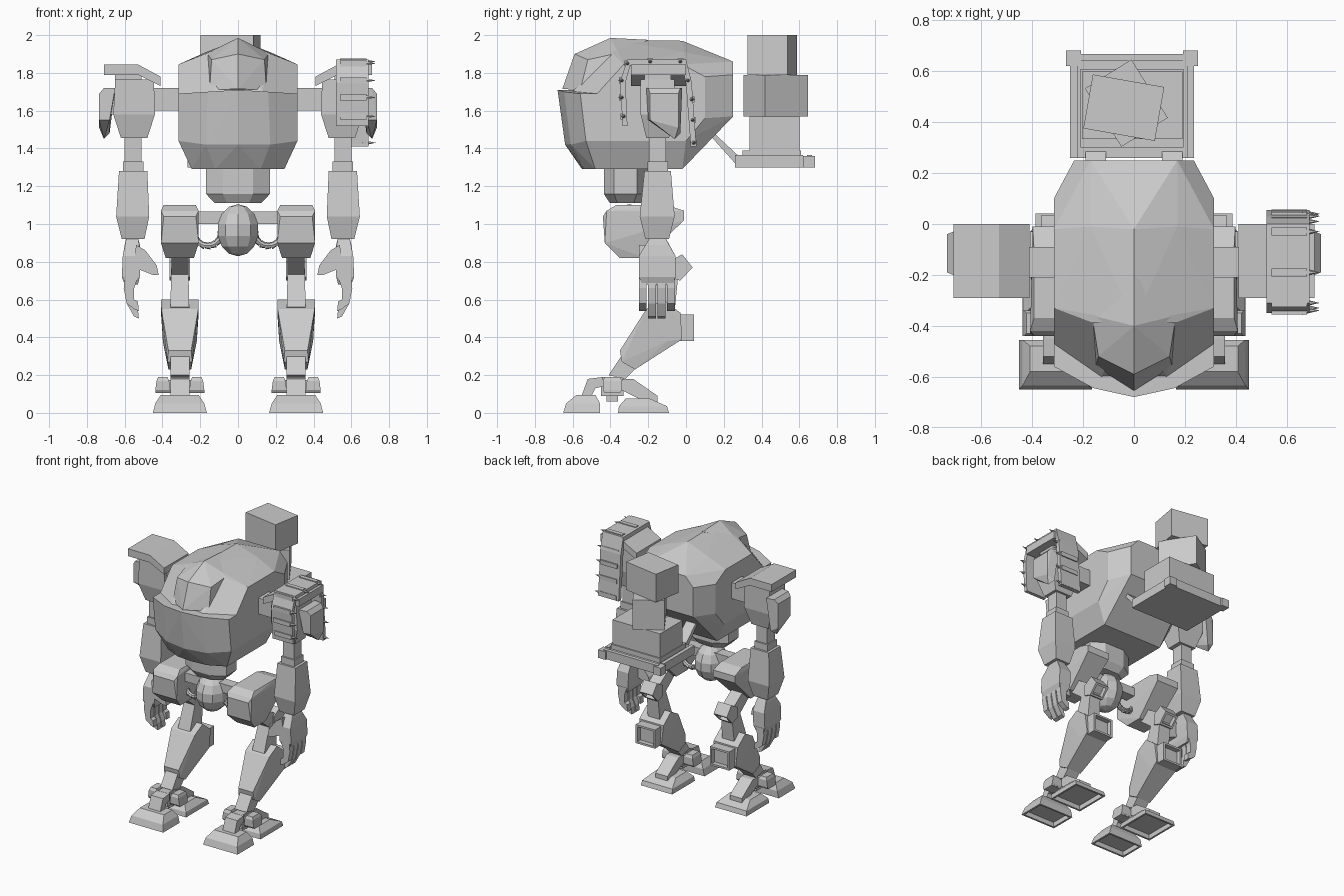
import bpy, bmesh, math
from mathutils import Vector, Matrix

if "Cube" in bpy.data.objects:
    bpy.data.objects.remove(bpy.data.objects["Cube"])

grey = bpy.data.materials.new("light_grey")
grey.diffuse_color = (0.6, 0.6, 0.6, 1)
grey.use_nodes = True
grey.node_tree.nodes["Principled BSDF"].inputs["Base Color"].default_value = grey.diffuse_color


def finish(name, bm, mirror=False):
    bmesh.ops.recalc_face_normals(bm, faces=bm.faces[:])
    me = bpy.data.meshes.new(name)
    bm.to_mesh(me)
    bm.free()
    me.materials.append(grey)
    ob = bpy.data.objects.new(name, me)
    bpy.context.collection.objects.link(ob)
    if mirror:
        ob.modifiers.new("Mirror", 'MIRROR')
    return ob


def hull(name, pts, mirror=False, sym=False, recess=None):
    """Convex solid; sym reflects the points, recess sinks the face looking that way."""
    bm = bmesh.new()
    pts = list(pts) + ([(-x, y, z) for x, y, z in pts if x > 0] if sym else [])
    for p in pts:
        bm.verts.new(p)
    bmesh.ops.convex_hull(bm, input=bm.verts[:])
    junk = [v for v in bm.verts if not v.link_faces]
    bmesh.ops.delete(bm, geom=junk, context='VERTS')
    bmesh.ops.dissolve_limit(bm, angle_limit=0.03, verts=bm.verts[:], edges=bm.edges[:])
    bm.normal_update()
    if recess:
        d = Vector(recess).normalized()
        f = max(bm.faces, key=lambda g: g.normal.dot(d))
        n = f.normal.copy()
        bmesh.ops.inset_region(bm, faces=[f], thickness=0.02)
        ring = bmesh.ops.extrude_discrete_faces(bm, faces=[f])['faces'][0]
        bmesh.ops.translate(bm, vec=-n * 0.035, verts=ring.verts[:])
    return finish(name, bm, mirror)


def wide(name, cx, rows, mirror=True, recess=None):
    """Convex solid from side-profile points (y, z, half width)."""
    return hull(name, [(cx + s * w, y, z) for y, z, w in rows for s in (-1, 1)],
                mirror, recess=recess)


def levels(rows):
    """Corner points of rectangles (z, x0, x1, y0, y1)."""
    return [(x, y, z) for z, a, b, c, d in rows for x in (a, b) for y in (c, d)]


def stack(name, rows, mirror=False):
    """Rectangles (z, x0, x1, y0, y1) joined from top to bottom."""
    bm = bmesh.new()
    rings = [[bm.verts.new(p) for p in ((a, c, z), (b, c, z), (b, d, z), (a, d, z))]
             for z, a, b, c, d in rows]
    for r, s in zip(rings, rings[1:]):
        for i in range(4):
            j = (i + 1) % 4
            bm.faces.new((r[i], r[j], s[j], s[i]))
    bm.faces.new(rings[0])
    bm.faces.new(rings[-1])
    return finish(name, bm, mirror)


def box(name, x0, x1, y0, y1, z0, z1, mirror=False):
    return stack(name, [(z0, x0, x1, y0, y1), (z1, x0, x1, y0, y1)], mirror)


def prism(name, pts, lo, hi, axis, mirror=False):
    """Outline (x,z) pushed along y, or (y,z) pushed along x."""
    bm = bmesh.new()
    put = (lambda p, t: (t, p[0], p[1])) if axis == 'x' else (lambda p, t: (p[0], t, p[1]))
    a = [bm.verts.new(put(p, lo)) for p in pts]
    b = [bm.verts.new(put(p, hi)) for p in pts]
    bm.faces.new(a)
    bm.faces.new(b[::-1])
    for i in range(len(pts)):
        j = (i + 1) % len(pts)
        bm.faces.new((a[i], a[j], b[j], b[i]))
    return finish(name, bm, mirror)


# Body: jaw-like lower shell, upper shell with set-back side windows, raised canopy
hull("lower_body", [(0, -.68, 1.71), (.16, -.645, 1.70), (.315, -.56, 1.69), (0, -.64, 1.42),
                    (.17, -.61, 1.42), (.315, -.53, 1.44), (0, -.55, 1.29), (.12, -.54, 1.29),
                    (.245, -.48, 1.29), (.245, -.02, 1.29), (.315, 0, 1.44), (.315, .10, 1.56),
                    (.315, .10, 1.69), (.235, .25, 1.69), (.235, .25, 1.57)], sym=True)
hull("upper_body", [(.315, -.47, 1.69), (.13, -.60, 1.70), (.315, -.33, 1.845), (.17, -.385, 1.90),
                    (.315, -.02, 1.845), (.17, -.01, 1.91), (0, -.385, 1.975), (0, -.02, 1.97),
                    (.315, .10, 1.78), (.315, .10, 1.65), (.235, .25, 1.79), (.17, .25, 1.86),
                    (.235, .25, 1.65)], sym=True)
hull("canopy", [(0, -.40, 1.985), (0, -.59, 1.90), (.14, -.52, 1.87), (.165, -.36, 1.905),
                (.15, -.56, 1.71), (0, -.655, 1.715), (.17, -.3, 1.7), (0, -.2, 1.975)], sym=True)

# Waist and pelvis
hull("waist", [(x, y, z) for z, s in ((1.3, 1), (1.16, 1), (1.11, .72)) for x, y in
               ((.17 * s, -.32 - .06 * s), (.17 * s, -.32 + .06 * s),
                (.08 * s, -.32 - .115 * s), (.08 * s, -.32 + .115 * s))], sym=True)
bm = bmesh.new()
bmesh.ops.create_uvsphere(bm, u_segments=10, v_segments=7, radius=1,
                          matrix=Matrix.Translation((0, -.3, .967)) @ Matrix.Diagonal((.115, .125, .138, 1)))
finish("pelvis", bm)
box("hip_bar", -.23, .23, -.33, -.25, 1.0, 1.065)

# Ribbed hoses between pelvis and hips
for i in range(9):
    a = math.pi * (1 + i / 8)
    bm = bmesh.new()
    m = (Matrix.Translation((.16 + .07 * math.cos(a), -.29, .95 + .065 * math.sin(a)))
         @ Matrix.Rotation(-a, 4, 'Y'))
    bmesh.ops.create_cone(bm, cap_ends=True, segments=8, radius1=.02, radius2=.014, depth=.028, matrix=m)
    finish("hose_rib", bm, True)

# Legs: hip block, knee links, shin, ankle
L = .308
wide("hip_block", L, [(-.37, 1.10, .085), (-.44, 1.04, .085), (-.42, 1.07, .1), (-.43, .90, .1),
                      (-.35, .82, .075), (-.22, .82, .075), (-.01, 1.02, .09),
                      (-.01, 1.07, .09), (-.1, 1.10, .085)])
wide("upper_knee_link", L, [(-.30, .86, .045), (-.20, .90, .045), (-.05, .80, .045), (-.12, .72, .045)])
wide("knee_block", L, [(-.09, .80, .055), (-.02, .84, .055), (.035, .77, .055), (-.03, .70, .055),
                       (-.09, .72, .055)], recess=(0, .7, -.66))
wide("lower_knee_link", L, [(-.12, .78, .045), (-.04, .74, .045), (-.06, .54, .05), (-.2, .56, .05)])
wide("shin", L, [(-.35, .33, .06), (-.34, .27, .065), (-.21, .55, .098), (-.12, .60, .1),
                 (-.03, .53, .1), (-.02, .39, .09), (-.1, .38, .09), (-.27, .23, .06)])
wide("shin_socket", L, [(-.06, .52, .08), (.042, .52, .08), (.042, .38, .08), (-.08, .38, .08)],
     recess=(0, 1, 0))
wide("ankle_strut", L, [(-.41, .20, .05), (-.33, .32, .05), (-.24, .26, .05), (-.32, .18, .05)])
box("ankle_hub", L - .04, L + .04, -.45, -.33, .09, .19, True)
box("ankle_pin", L - .025, L + .025, -.42, -.36, .06, .1, True)
box("ankle_bar", L - .11, L + .11, -.425, -.345, .11, .175, True)
for s in (-1, 1):
    stack("ankle_cap", [(z, L + s * .09 - w, L + s * .09 + w, -.39 - d, -.39 + d) for z, w, d in
                        ((.105, .04, .04), (.12, .04, .05), (.17, .033, .05), (.19, .025, .04))], True)
prism("front_toe_link", [(-.44, .19), (-.52, .18), (-.56, .07), (-.51, .07), (-.48, .13), (-.44, .14)],
      L - .05, L + .05, 'x', True)
prism("rear_toe_link", [(-.34, .18), (-.28, .18), (-.15, .09), (-.15, .04), (-.22, .06), (-.34, .12)],
      L - .05, L + .05, 'x', True)
hull("front_toe", levels([(0, L - .143, L + .143, -.65, -.455), (.05, L - .13, L + .13, -.635, -.455),
                          (.095, L - .10, L + .10, -.58, -.48)]), True, recess=(0, 0, -1))
hull("rear_toe", levels([(0, L - .13, L + .13, -.36, -.09), (.035, L - .125, L + .125, -.355, -.10),
                         (.075, L - .09, L + .09, -.32, -.19)]), True, recess=(0, 0, -1))

# Shoulders
box("shoulder_bar", .28, .46, -.21, -.09, 1.6, 1.72, True)
stack("shoulder_block", [(1.765, .445, .65, -.24, -.06), (1.58, .44, .66, -.24, -.06),
                         (1.455, .48, .62, -.21, -.09)], True)
box("pad_mount", .51, .65, -.22, -.08, 1.75, 1.8, True)
prism("shoulder_pad", [(.71, 1.845), (.53, 1.845), (.41, 1.78), (.41, 1.73), (.53, 1.79), (.71, 1.79)],
      -.29, 0, 'y', True)
hull("shoulder_shield", [(.65, -.21, 1.72), (.65, -.02, 1.72), (.71, -.2, 1.72), (.71, -.03, 1.72),
                         (.735, -.19, 1.69), (.735, -.04, 1.69), (.735, -.19, 1.55), (.735, -.04, 1.51),
                         (.68, -.2, 1.55), (.68, -.03, 1.48), (.71, -.06, 1.45)], True)
box("shield_mount", .62, .69, -.18, -.07, 1.58, 1.7, True)

# Spiked tread arch on one shoulder
prism("tread_arch", [(-.335, 1.52), (-.35, 1.75), (-.31, 1.87), (0, 1.87), (.03, 1.75), (.055, 1.41),
                     (.025, 1.41), (0, 1.74), (-.02, 1.84), (-.295, 1.84), (-.32, 1.75), (-.31, 1.52)],
      .52, .69, 'x')
spots = [(-.33, 1.57), (-.34, 1.67), (-.34, 1.76), (-.31, 1.85), (-.19, 1.86),
         (-.03, 1.86), (.01, 1.76), (.03, 1.66), (.035, 1.55), (.04, 1.43)]
for y, z in spots:
    box("spike_base", .54, .68, y - .016, y + .016, z - .016, z + .016)
    bm = bmesh.new()
    bmesh.ops.create_cone(bm, cap_ends=True, segments=6, radius1=.017, radius2=0, depth=.07,
                          matrix=Matrix.Translation((.695, y, z)) @ Matrix.Rotation(math.pi / 2, 4, 'Y'))
    finish("spike", bm)

# Arms
box("upper_arm", .51, .60, -.195, -.105, 1.28, 1.47, True)
stack("forearm", [(1.33, .50, .61, -.205, -.095), (1.28, .50, .61, -.205, -.095),
                  (1.28, .48, .63, -.22, -.08), (1.04, .47, .645, -.245, -.06),
                  (.92, .495, .615, -.215, -.09)], True)

# Hands
hull("palm", levels([(.93, .53, .59, -.19, -.11), (.89, .52, .60, -.21, -.09),
                     (.83, .515, .61, -.25, -.055), (.72, .52, .615, -.25, -.055),
                     (.68, .53, .60, -.23, -.07)]), True)
prism("thumb", [(.54, .89), (.49, .86), (.43, .78), (.42, .73), (.45, .73), (.55, .77)],
      -.25, -.17, 'y', True)
for y, dz in ((-.25, .04), (-.2, 0), (-.15, 0), (-.1, .04)):
    prism("finger", [(.60, .72), (.605, .66), (.59, .58), (.55, .51 + dz), (.525, .50 + dz),
                     (.53, .55 + dz), (.55, .60), (.55, .66), (.53, .72)], y, y + .042, 'y', True)

# Rear cargo platform
box("platform", -.245, .23, .26, .655, 1.30, 1.355)
for x, k in ((-.237, -.238), (.222, .222)):
    box("platform_rail", x - .014, x + .014, .26, .62, 1.30, 1.365)
    prism("rail_knob", [(k - .03, 1.3), (k + .03, 1.3), (k + .03, 1.36), (k - .03, 1.36)], .62, .682, 'y')
box("platform_lip", -.23, .215, .64, .668, 1.30, 1.365)
box("crate_tray", -.21, .195, .30, .61, 1.35, 1.39)
prism("platform_strut", [(.10, 1.50), (.15, 1.48), (.30, 1.34), (.27, 1.31)], .11, .19, 'x', True)

# Stacked crates
box("lower_crate", -.205, .19, .335, .60, 1.38, 1.57)
for name, z, cx, cy, w, d, h, ang in (("middle_crate", 1.68, -.03, .475, .27, .215, .11, -58),
                                      ("top_crate", 1.895, -.04, .457, .285, .215, .105, -10)):
    ob = box(name, -w / 2, w / 2, -d / 2, d / 2, -h, h)
    ob.location = (cx, cy, z)
    ob.rotation_euler.z = math.radians(ang)
